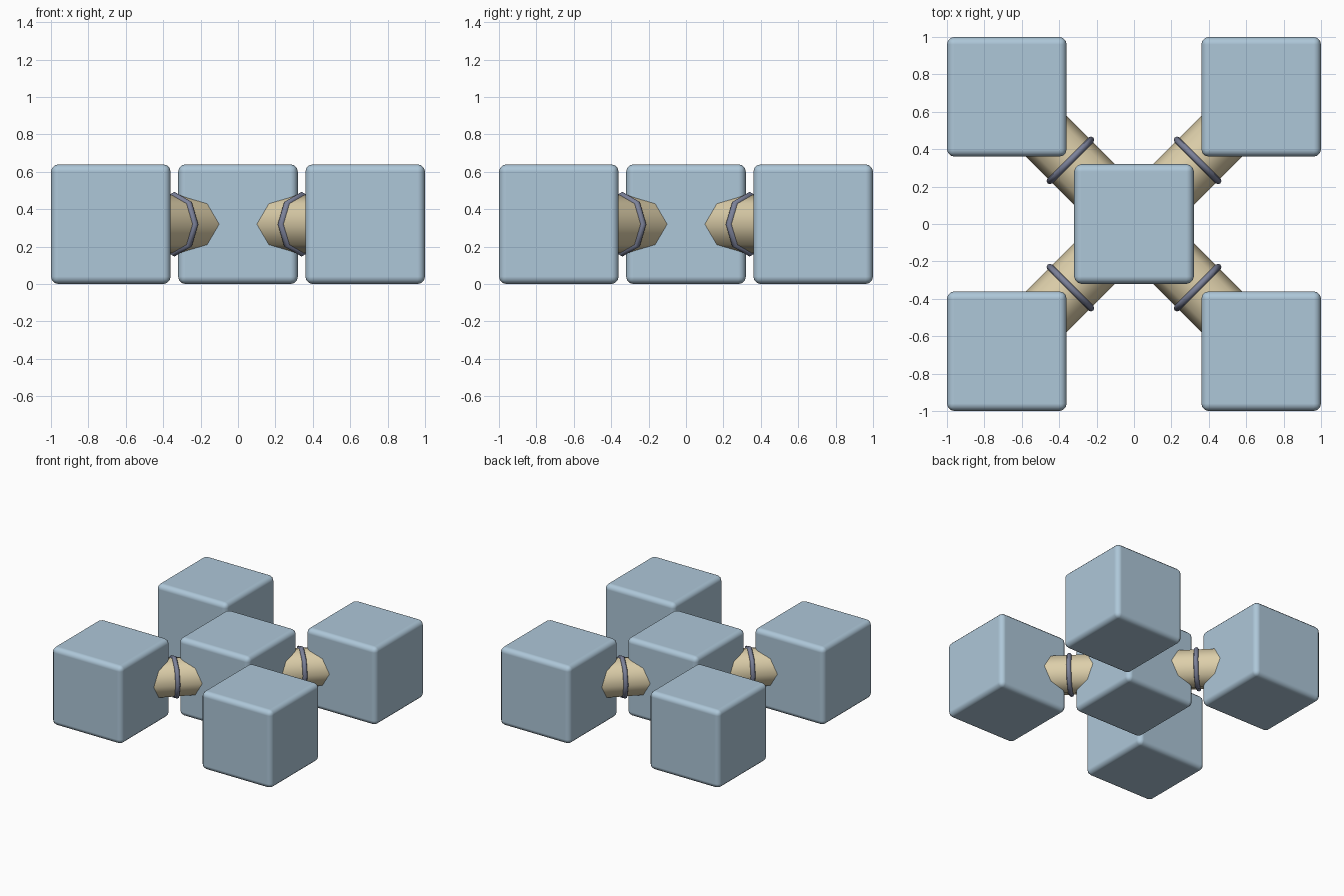
import bpy
import math

if "Cube" in bpy.data.objects:
    bpy.data.objects.remove(bpy.data.objects["Cube"])

HALF = 0.32        # half side of each cube
OFFSET = 0.68      # corner cube centres
MID_Z = 0.32
MID = OFFSET / 2   # middle of each connecting rod


def material(name, rgb):
    m = bpy.data.materials.new(name)
    m.diffuse_color = (*rgb, 1)
    m.use_nodes = True
    m.node_tree.nodes["Principled BSDF"].inputs["Base Color"].default_value = m.diffuse_color
    return m


BLUE = material("pale_blue", (0.42, 0.57, 0.69))
TAN = material("sand", (0.72, 0.62, 0.40))
SLATE = material("slate", (0.20, 0.22, 0.32))


def finish(name, mat, angle):
    ob = bpy.context.object
    ob.name = name
    ob.data.materials.append(mat)
    bpy.ops.object.shade_smooth_by_angle(angle=math.radians(angle))
    return ob


def cube(name, x, y):
    # rounded block with flat-looking faces
    bpy.ops.mesh.primitive_cube_add(size=2 * HALF, location=(x, y, MID_Z))
    ob = finish(name, BLUE, 180)
    bevel = ob.modifiers.new("round_edges", 'BEVEL')
    bevel.width = 0.04
    bevel.segments = 3
    bevel.harden_normals = True


def connector(tag, sx, sy):
    # eight-sided rod along the diagonal, with a thin collar at its middle
    place = dict(location=(sx * MID, sy * MID, MID_Z),
                 rotation=(0, math.pi / 2, math.atan2(sy, sx)))
    bpy.ops.mesh.primitive_cylinder_add(vertices=8, radius=0.155, depth=0.44, **place)
    finish("rod_" + tag, TAN, 60)
    bpy.ops.mesh.primitive_torus_add(major_segments=8, minor_segments=8,
                                     major_radius=0.155, minor_radius=0.018, **place)
    finish("collar_" + tag, SLATE, 60)


cube("centre_cube", 0, 0)
for sx, side in ((-1, "left"), (1, "right")):
    for sy, end in ((-1, "front"), (1, "back")):
        tag = end + "_" + side
        cube("corner_cube_" + tag, sx * OFFSET, sy * OFFSET)
        connector(tag, sx, sy)
